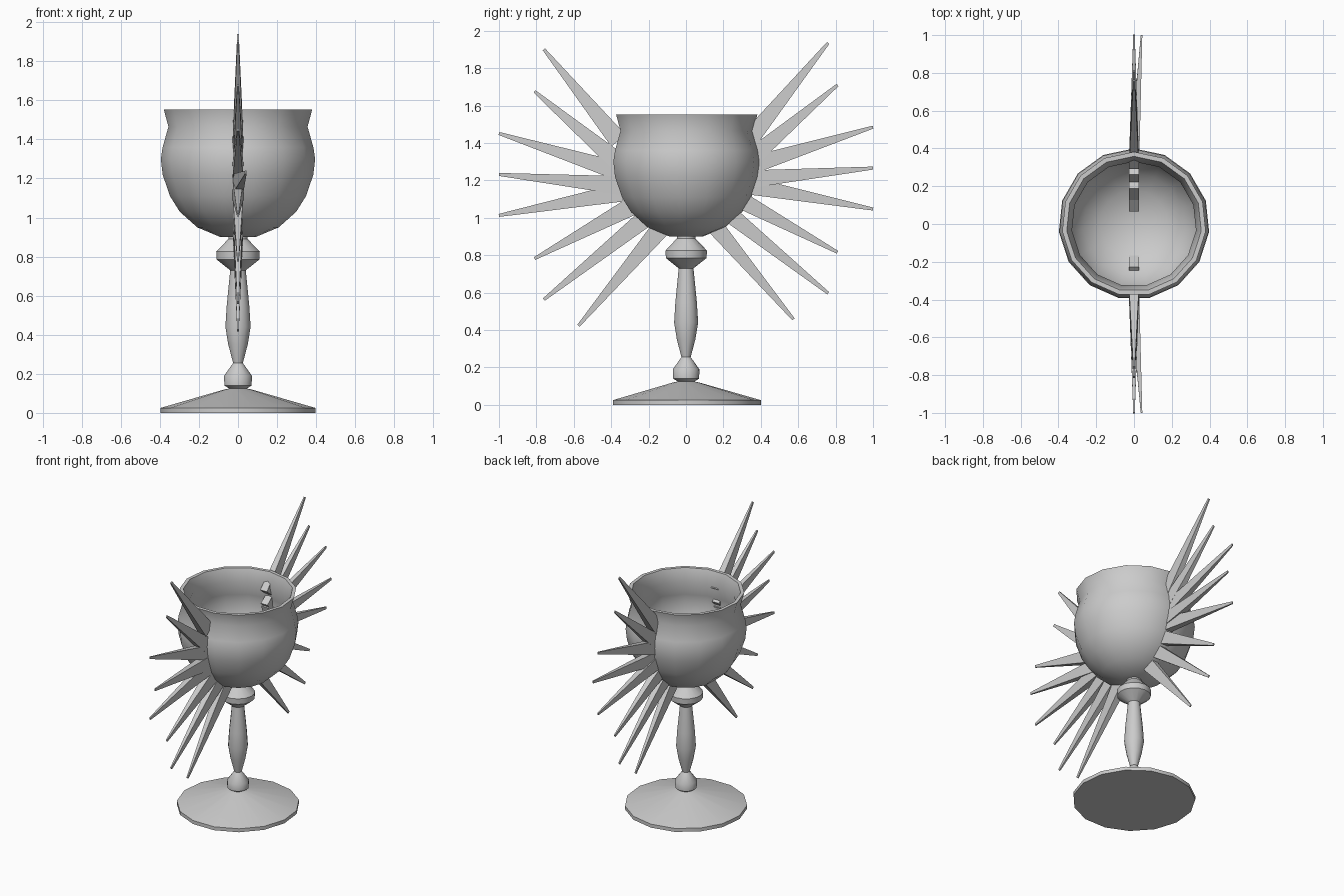
import bpy, bmesh, math
from mathutils import Vector

if "Cube" in bpy.data.objects:
    bpy.data.objects.remove(bpy.data.objects["Cube"])

SIDES = 15


def finish(name, bm, smooth=None):
    bmesh.ops.recalc_face_normals(bm, faces=bm.faces)
    mesh = bpy.data.meshes.new(name)
    bm.to_mesh(mesh)
    bm.free()
    ob = bpy.data.objects.new(name, mesh)
    bpy.context.collection.objects.link(ob)
    if smooth:
        bpy.ops.object.select_all(action='DESELECT')
        ob.select_set(True)
        bpy.context.view_layer.objects.active = ob
        bpy.ops.object.shade_smooth_by_angle(angle=math.radians(smooth))
    return ob


def lathe(name, profile):
    # Rings of SIDES points, first corner pointing to +y; r = 0 gives a pole
    bm = bmesh.new()
    rings = []
    for r, z in profile:
        if r == 0:
            rings.append([bm.verts.new((0, 0, z))] * SIDES)
        else:
            rings.append([bm.verts.new((r * math.sin(2 * math.pi * i / SIDES),
                                        r * math.cos(2 * math.pi * i / SIDES), z))
                          for i in range(SIDES)])
    for a, b in zip(rings, rings[1:]):
        for i in range(SIDES):
            j = (i + 1) % SIDES
            bm.faces.new(list(dict.fromkeys((a[i], a[j], b[j], b[i]))))
    return finish(name, bm, 40)


def spike(name, root, tip):
    # Tapered four-sided bar from root to tip
    root, tip = Vector(root), Vector(tip)
    axis = (tip - root).normalized()
    across = Vector((0, -axis.z, axis.y)).normalized()
    side = Vector((1, 0, 0))
    bm = bmesh.new()
    ends = []
    for p, w, d in ((root, 0.05, 0.027), (tip, 0.008, 0.004)):
        ends.append([bm.verts.new(p + across * w * a + side * d * b)
                     for a, b in ((1, 1), (1, -1), (-1, -1), (-1, 1))])
    bm.faces.new(ends[0])
    bm.faces.new(ends[1])
    for i in range(4):
        j = (i + 1) % 4
        bm.faces.new((ends[0][i], ends[0][j], ends[1][j], ends[1][i]))
    return finish(name, bm)


# Foot and stem
lathe("foot_and_stem", [
    (0, 0), (0.4, 0), (0.4, 0.025), (0.07, 0.12), (0.045, 0.125), (0.07, 0.14),
    (0.072, 0.19), (0.025, 0.255), (0.05, 0.35), (0.065, 0.44), (0.058, 0.55),
    (0.04, 0.73), (0.11, 0.785), (0.112, 0.825), (0.05, 0.89), (0.05, 0.92), (0, 0.92)])

# Hollow bowl: outer wall, rim, inner wall
lathe("bowl", [
    (0, 0.9), (0.09, 0.9), (0.21, 0.95), (0.3, 1.03), (0.35, 1.11), (0.388, 1.22),
    (0.397, 1.3), (0.388, 1.36), (0.358, 1.465), (0.382, 1.553), (0.358, 1.553),
    (0.33, 1.465), (0.358, 1.36), (0.365, 1.3), (0.357, 1.22), (0.32, 1.12),
    (0.27, 1.05), (0.18, 0.98), (0, 0.94)])

# Fan of spikes on both sides: wall y, wall z, tip y, tip z, tip x
spikes = [
    (0.38, 1.47, 0.76, 1.935, 0), (0.39, 1.355, 0.81, 1.71, 0),
    (0.395, 1.295, 1.0, 1.485, 0), (0.38, 1.21, 1.0, 1.266, 0.04),
    (0.375, 1.165, 1.0, 1.047, 0), (0.31, 1.085, 0.81, 0.816, 0),
    (0.22, 1.03, 0.76, 0.597, 0), (0.155, 0.955, 0.575, 0.457, 0)]
for s, drop, inset, label in ((1, 0, 0.08, "back"), (-1, 0.034, 0.03, "front")):
    for i, (y, z, ty, tz, tx) in enumerate(spikes):
        d = Vector((0, ty - y, tz - z)).normalized() * inset
        spike(f"{label}_spike_{i + 1}", (0, s * (y - d.y), z - d.z - drop),
              (tx, s * ty, tz - drop))
